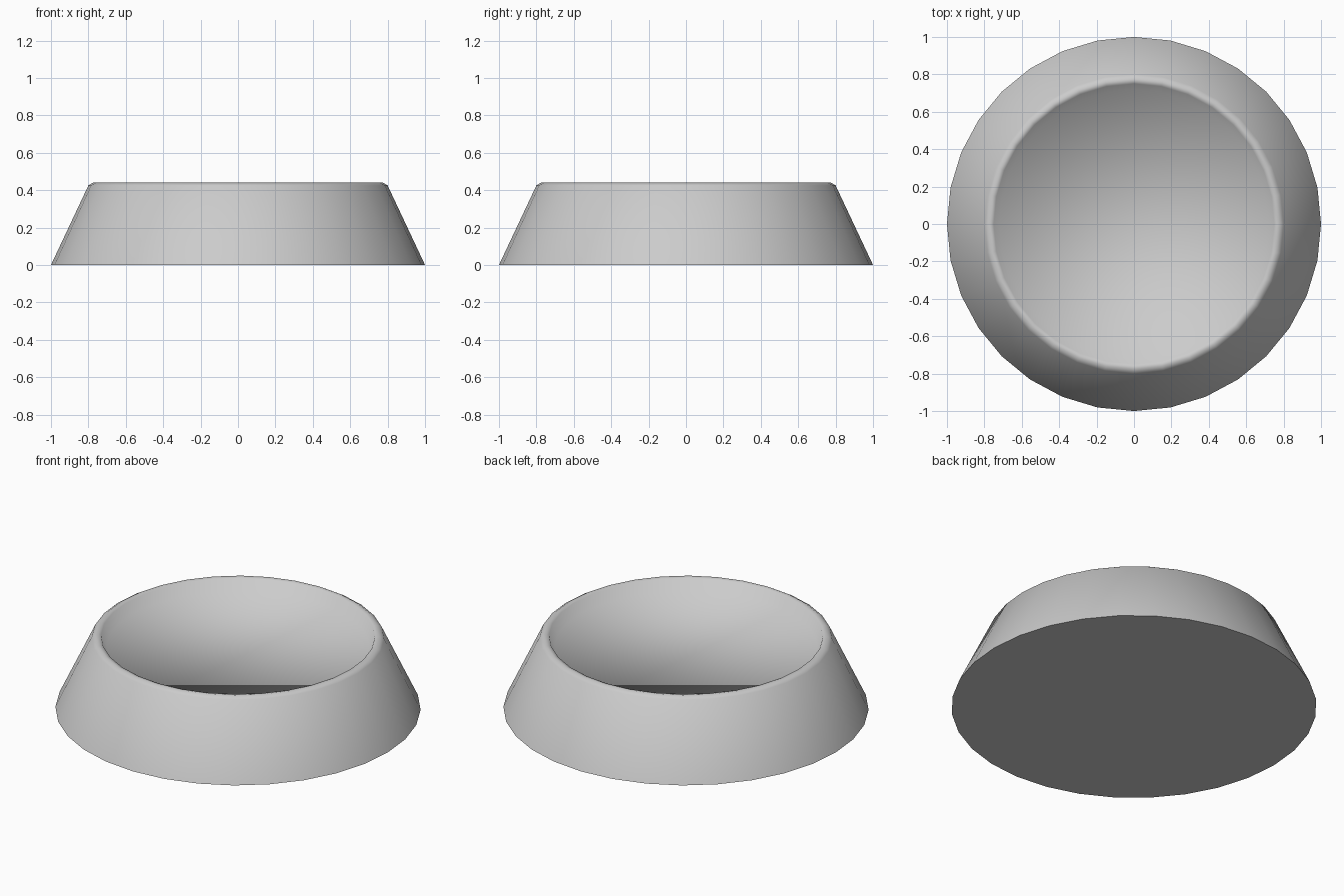
import bpy, bmesh
from math import cos, sin, pi, radians

if "Cube" in bpy.data.objects:
    bpy.data.objects.remove(bpy.data.objects["Cube"])

SIDES = 32

# Profile (radius, height): foot, sloping wall, rounded rim, inner lip, floor edge
PROFILE = [(1.0, 0.0), (0.80, 0.425), (0.775, 0.44), (0.75, 0.435), (0.72, 0.37)]

bm = bmesh.new()
rings = [[bm.verts.new((r * cos(2 * pi * i / SIDES), r * sin(2 * pi * i / SIDES), z))
          for i in range(SIDES)] for r, z in PROFILE]

# Walls between rings
for low, high in zip(rings, rings[1:]):
    for i in range(SIDES):
        j = (i + 1) % SIDES
        bm.faces.new((low[i], low[j], high[j], high[i]))

# Flat underside and flat inner floor
bm.faces.new(rings[0][::-1])
bm.faces.new(rings[-1])

mesh = bpy.data.meshes.new("dish")
bm.to_mesh(mesh)
bm.free()
dish = bpy.data.objects.new("dish", mesh)
bpy.context.collection.objects.link(dish)

# Smooth round surfaces, sharp foot edge
bpy.context.view_layer.objects.active = dish
dish.select_set(True)
bpy.ops.object.shade_smooth_by_angle(angle=radians(85))
